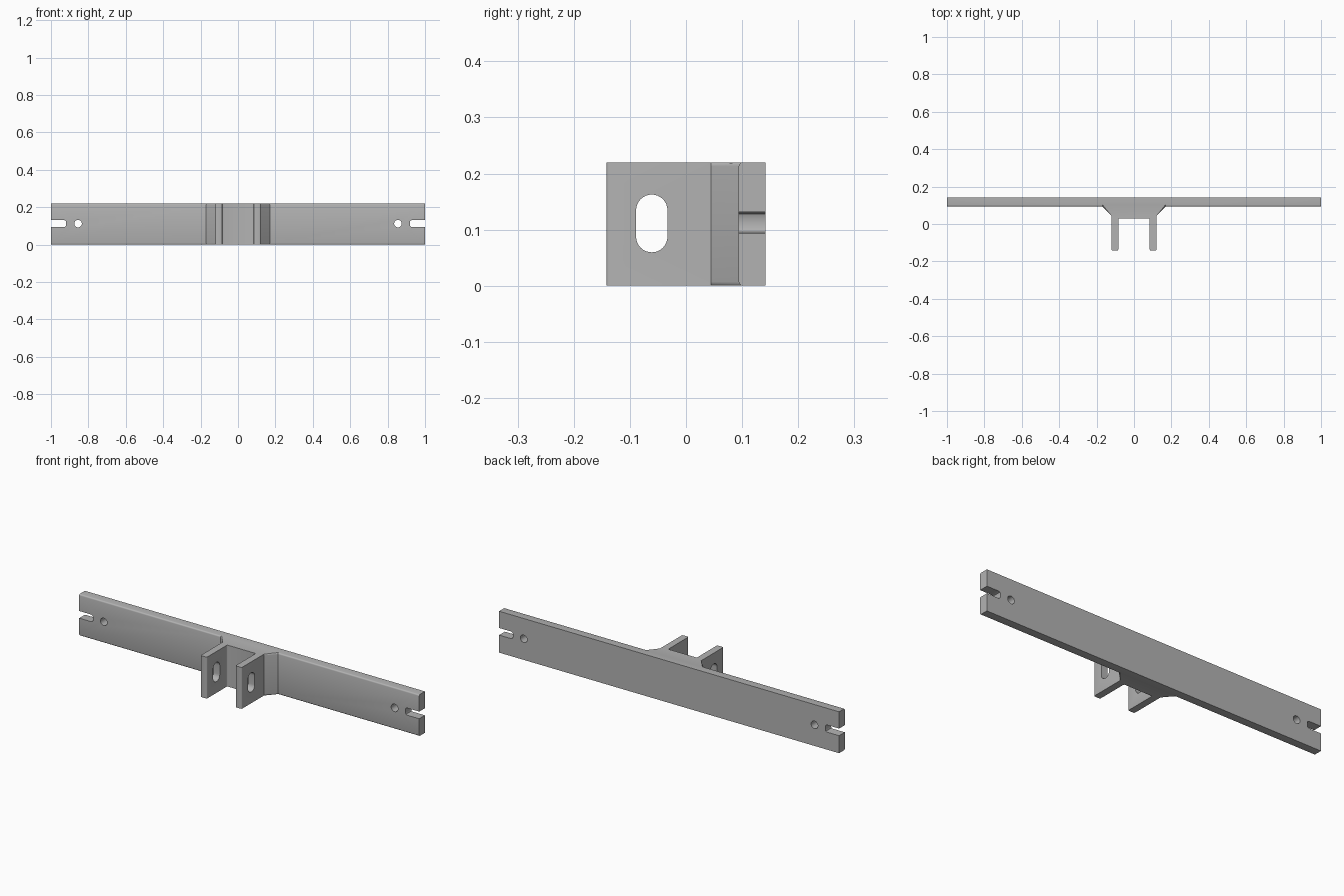
import bpy, bmesh, math
from mathutils import Matrix

cube = bpy.data.objects.get("Cube")
if cube:
    bpy.data.objects.remove(cube, do_unlink=True)

H = 0.22       # height of the whole bracket
MID = 0.112    # height of the end holes and slots

grey = bpy.data.materials.new("Light grey")
grey.use_nodes = True
colour = (0.45, 0.45, 0.45, 1)
grey.diffuse_color = colour
grey.node_tree.nodes["Principled BSDF"].inputs["Base Color"].default_value = colour


def prism(name, outline, depth, matrix=None):
    """Extrude a flat outline upwards and return the object and its bmesh."""
    bm = bmesh.new()
    face = bm.faces.new([bm.verts.new((x, y, 0)) for x, y in outline])
    top = bmesh.ops.extrude_face_region(bm, geom=[face])["geom"]
    bmesh.ops.translate(bm, vec=(0, 0, depth),
                        verts=[v for v in top if isinstance(v, bmesh.types.BMVert)])
    bmesh.ops.recalc_face_normals(bm, faces=bm.faces)
    if matrix:
        bm.transform(matrix)
    mesh = bpy.data.meshes.new(name)
    mesh.materials.append(grey)
    obj = bpy.data.objects.new(name, mesh)
    bpy.context.collection.objects.link(obj)
    return obj, bm


def stadium(cx, cy, radius, half, n=16):
    """Rounded slot outline, long along the second axis; half = 0 gives a circle."""
    pts = []
    for sign in (1, -1):
        for i in range(n + 1 if half else n):
            a = math.pi * i / n + (0 if sign > 0 else math.pi)
            pts.append((cx + radius * math.cos(a), cy + sign * half + radius * math.sin(a)))
    return pts


# Bracket body: long bar, angled gussets, web and two arms
right_half = [(1, 0.142), (1, 0.094), (0.17, 0.094), (0.121, 0.045),
              (0.121, -0.142), (0.084, -0.142), (0.084, 0.029)]
outline = right_half + [(-x, y) for x, y in reversed(right_half)]
bracket, bm = prism("mounting_bracket", outline, H)

# Rounded front edges of the bar and gussets
long_edges, corner_edges = [], []
for e in bm.edges:
    a, b = (v.co for v in e.verts)
    mid = (a + b) / 2
    if abs(a.z - b.z) < 0.001:
        if 0.04 < mid.y < 0.1 and abs(mid.x) > 0.13 and abs(mid.x) < 0.99:
            long_edges.append(e)
    elif mid.y < -0.1 or (mid.y < 0.035 and abs(mid.x) < 0.1):
        corner_edges.append(e)
bmesh.ops.bevel(bm, geom=corner_edges, offset=0.006, segments=3,
                profile=0.5, affect='EDGES')
long_edges = [e for e in long_edges if e.is_valid]
bmesh.ops.bevel(bm, geom=long_edges, offset=0.007, segments=3,
                profile=0.5, affect='EDGES')
bm.to_mesh(bracket.data)
bm.free()

# Cutters: upright ones go through the bar, the sideways one through both arms
through_bar = Matrix.Translation((0, 0.25, 0)) @ Matrix.Rotation(math.pi / 2, 4, 'X')
through_arms = Matrix(((0, 0, 1, -0.3), (1, 0, 0, 0), (0, 1, 0, 0), (0, 0, 0, 1)))
cutters = [prism("arm_slot_cutter", stadium(-0.061, 0.111, 0.028, 0.0235), 0.6, through_arms)]
for side, label in ((1, "left"), (-1, "right")):
    cutters.append(prism(label + "_hole_cutter",
                         stadium(side * 0.855, MID, 0.02, 0), 0.25, through_bar))
    notch = [(1.1, MID - 0.019), (1.1, MID + 0.019), (0.929, MID + 0.019),
             (0.922, MID + 0.016), (0.919, MID + 0.009),
             (0.919, MID - 0.009), (0.922, MID - 0.016), (0.929, MID - 0.019)]
    cutters.append(prism(label + "_notch_cutter",
                         [(side * x, z) for x, z in notch], 0.25, through_bar))

bpy.context.view_layer.objects.active = bracket
for cutter, cbm in cutters:
    bmesh.ops.recalc_face_normals(cbm, faces=cbm.faces)
    cbm.to_mesh(cutter.data)
    cbm.free()
    mod = bracket.modifiers.new(cutter.name, 'BOOLEAN')
    mod.operation = 'DIFFERENCE'
    mod.solver = 'EXACT'
    mod.object = cutter
    bpy.ops.object.modifier_apply(modifier=mod.name)
    bpy.data.objects.remove(cutter, do_unlink=True)

bpy.ops.object.select_all(action='DESELECT')
bracket.select_set(True)
bpy.ops.object.shade_smooth_by_angle(angle=math.radians(35))
